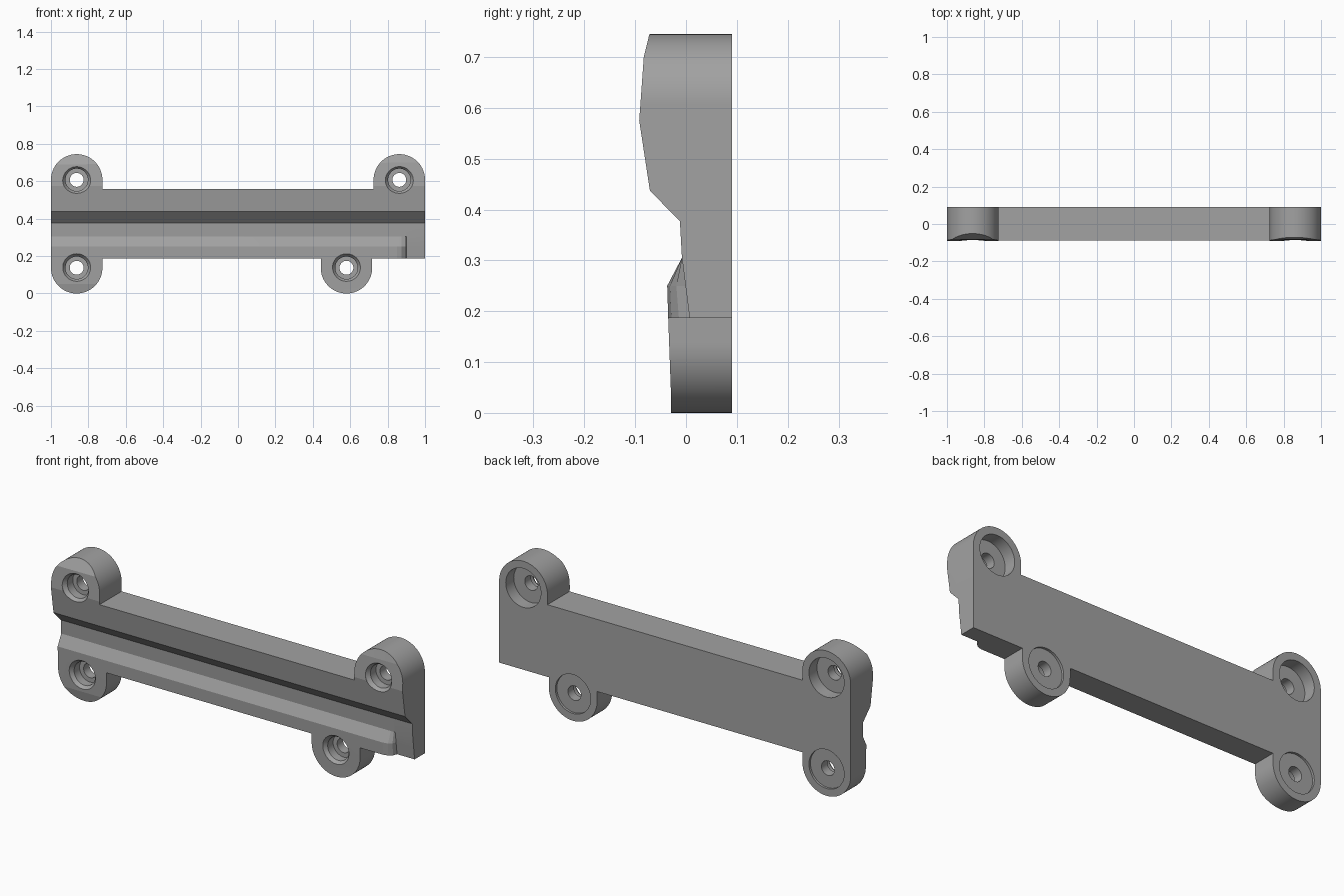
import bpy, bmesh
from math import cos, sin, pi

if "Cube" in bpy.data.objects:
    bpy.data.objects.remove(bpy.data.objects["Cube"])

grey = bpy.data.materials.new("plain grey")
grey.use_nodes = True
colour = (0.36, 0.36, 0.36, 1)
grey.diffuse_color = colour
grey.node_tree.nodes["Principled BSDF"].inputs["Base Color"].default_value = colour

R, LOW, HIGH = 0.1375, 0.1375, 0.6075      # lug radius and centre heights
BACK, FLOOR, ROOF = 0.09, 0.187, 0.558     # back plane, strip edges
EDGE = 1 - R                               # x of the outer lugs


def loft(name, rings):
    """Closed solid skinned over equal-length rings of points."""
    bm = bmesh.new()
    loops = [[bm.verts.new(p) for p in ring] for ring in rings]
    for a, b in zip(loops, loops[1:]):
        for i in range(len(a)):
            j = (i + 1) % len(a)
            bm.faces.new((a[i], a[j], b[j], b[i]))
    bm.faces.new(loops[0])
    bm.faces.new(loops[-1])
    bmesh.ops.recalc_face_normals(bm, faces=bm.faces)
    mesh = bpy.data.meshes.new(name)
    bm.to_mesh(mesh)
    bm.free()
    mesh.materials.append(grey)
    ob = bpy.data.objects.new(name, mesh)
    bpy.context.collection.objects.link(ob)
    return ob


def arc(cx, cz, start, end, steps=48):
    angles = [start + (end - start) * i / steps for i in range(steps + 1)]
    return [(cx + R * cos(a), cz + R * sin(a)) for a in angles]


def section(x, ridge):
    """Side profile at x; ridge fades the raised lower band in or out."""
    k = (1 + x) / 2                        # 0 at the right end, 1 at the left
    upper = [(0.75, -0.048 - 0.024 * k), (0.69 + 0.01 * k, -0.083),
             (0.575, -0.092), (0.437, -0.071), (0.377, -0.012), (0.305, -0.008)]
    band = [(0.25, -0.037), (FLOOR, -0.035), (0.05, -0.03),
            (-0.01, -0.016 - 0.014 * k)]
    lower = []
    for z, y in band:
        plain = -0.008 + 0.127 * (0.305 - z)
        lower.append((z, plain + (y - plain) * ridge))
    pts = upper + lower + [(-0.01, 0.2), (0.75, 0.2)]
    return [(x, y, z) for z, y in pts]


def boolean(target, tool, operation):
    mod = target.modifiers.new(operation, 'BOOLEAN')
    mod.operation, mod.object, mod.solver = operation, tool, 'EXACT'
    bpy.context.view_layer.objects.active = target
    bpy.ops.object.modifier_apply(modifier=mod.name)
    bpy.data.objects.remove(tool)


# Strip outline with four rounded lugs
outline = (arc(-EDGE, LOW, pi, 2 * pi) + [(-EDGE + R, FLOOR), (0.58 - R, FLOOR)]
           + arc(0.58, LOW, pi, 2 * pi) + [(0.58 + R, FLOOR), (1, FLOOR)]
           + arc(EDGE, HIGH, 0, pi) + [(EDGE - R, ROOF), (R - EDGE, ROOF)]
           + arc(-EDGE, HIGH, 0, pi))
bracket = loft("mounting_bracket",
               [[(x, y, z) for x, z in outline] for y in (-0.2, BACK)])

# Moulded front face, with the ridge rounding off near the left end
fades = [(-1.02, 1), (0.85, 1), (0.875, 0.85), (0.892, 0.5), (0.9, 0), (1.02, 0)]
boolean(bracket, loft("front_profile", [section(*f) for f in fades]), 'INTERSECT')


# Stepped screw holes: chamfered front bore, through hole, back pocket
def screw_hole(cx, cz, front, seat, pocket):
    steps = [(0.075, -0.25), (0.075, front), (0.06, front + 0.02), (0.06, seat),
             (0.037, seat), (0.037, pocket), (0.1, pocket), (0.1, 0.25)]
    turn = [2 * pi * i / 64 for i in range(64)]
    rings = [[(cx + r * cos(a), y, cz + r * sin(a)) for a in turn] for r, y in steps]
    boolean(bracket, loft("hole_cutter", rings), 'DIFFERENCE')


for x in (-EDGE, EDGE):
    screw_hole(x, HIGH, -0.09, -0.025, 0.025)
for x in (-EDGE, 0.58):
    screw_hole(x, LOW, -0.034, 0.03, BACK - 0.012)

# Smooth the round walls, keep every moulded edge crisp
bpy.ops.object.select_all(action='DESELECT')
bracket.select_set(True)
bpy.context.view_layer.objects.active = bracket
bpy.ops.object.shade_smooth_by_angle(angle=0.13)
